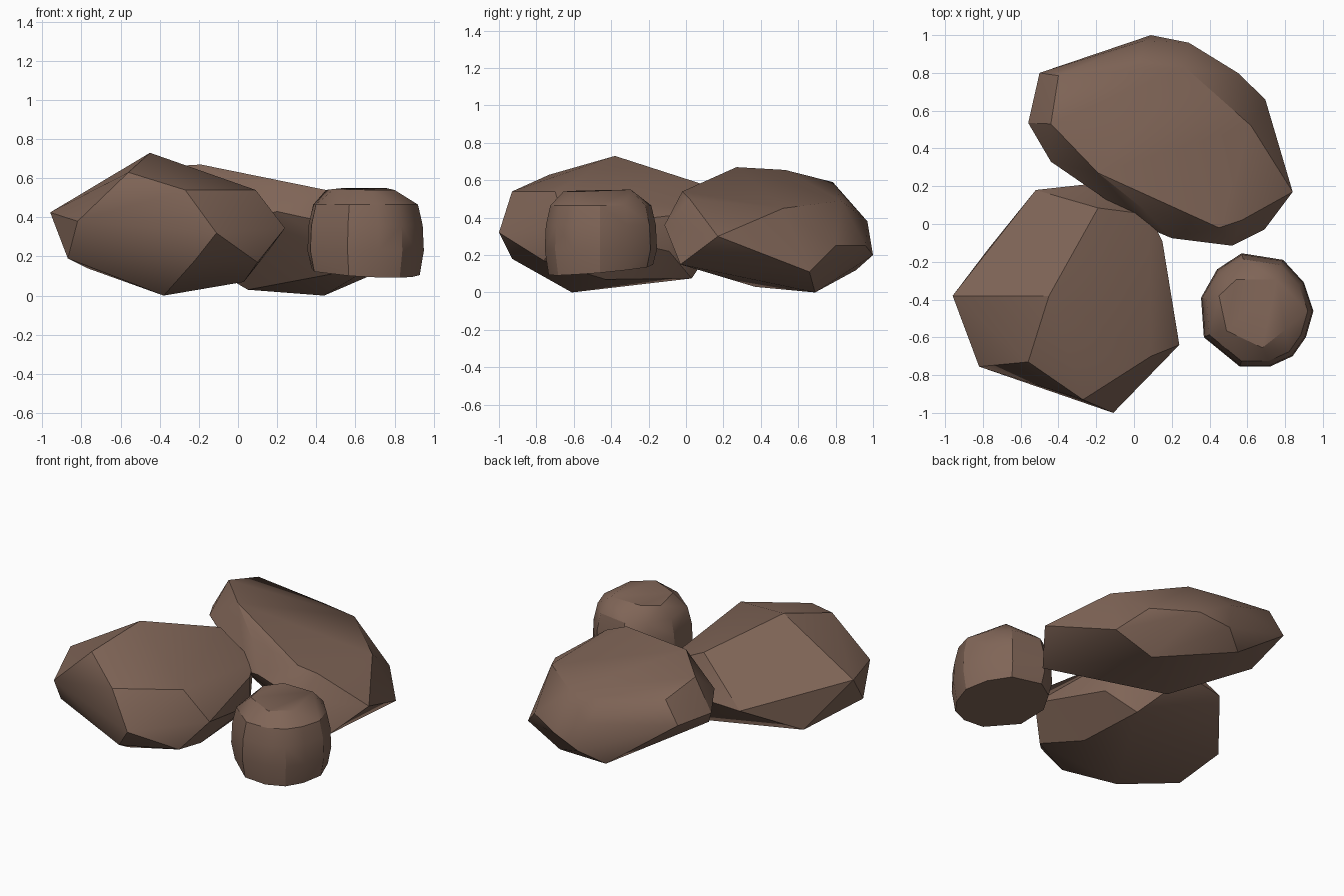
import bpy, bmesh, math

stone = bpy.data.materials.new("brown stone")
stone.diffuse_color = (0.215, 0.130, 0.095, 1)


def rock(name, points):
    """Chiselled boulder: convex hull of its corner points, soft on shallow edges."""
    bm = bmesh.new()
    for p in points:
        bm.verts.new(p)
    bmesh.ops.convex_hull(bm, input=bm.verts)
    spare = [v for v in bm.verts if not v.link_faces]
    bmesh.ops.delete(bm, geom=spare, context='VERTS')
    # merge nearly flat triangles into facets
    bmesh.ops.dissolve_limit(bm, angle_limit=math.radians(2),
                             verts=bm.verts, edges=bm.edges)
    bmesh.ops.recalc_face_normals(bm, faces=bm.faces)
    me = bpy.data.meshes.new(name)
    bm.to_mesh(me)
    bm.free()
    me.materials.append(stone)
    ob = bpy.data.objects.new(name, me)
    bpy.context.collection.objects.link(ob)
    bpy.ops.object.select_all(action='DESELECT')
    ob.select_set(True)
    bpy.context.view_layer.objects.active = ob
    bpy.ops.object.shade_smooth_by_angle(angle=math.radians(30))
    return ob


# Large angular boulder, front left
rock("left_boulder", [
    (-.45, -.38, .73), (-.19, .085, .58), (-.56, -.73, .63),          # top
    (-.27, -.93, .54), (.09, -.70, .54),
    (-.96, -.38, .425), (-.82, -.755, .38), (-.11, -1.0, .32),        # waist
    (.24, -.64, .345), (.15, -.09, .41), (.15, -.09, .22),
    (.08, .05, .44), (-.25, .21, .34), (-.52, .18, .315),
    (-.87, -.61, .19), (-.77, -.13, .14), (-.22, -.93, .18),          # underside
    (.10, -.76, .17), (.03, -.43, .07), (0, .03, .075), (-.38, -.61, 0),
])

# Wide sloping boulder, back
rock("back_boulder", [
    (-.19, .27, .67), (-.44, .53, .655), (-.40, .785, .59),           # top
    (.45, -.02, .54), (.57, .02, .50), (.06, .07, .56), (.62, .52, .45),
    (.27, .83, .49), (.03, .86, .50),
    (-.50, .80, .45), (-.56, .535, .45), (-.44, .33, .50),            # left end
    (-.23, .19, .47), (.07, -.02, .40), (.20, -.075, .43),            # front side
    (.52, -.115, .36), (.69, -.03, .15), (.84, .17, .30),
    (.05, .97, .38),                                                  # back side
    (.55, .80, .25), (.29, .96, .25), (.09, 1.0, .20),
    (.695, .66, .11), (-.05, .91, .12), (.44, .69, 0), (.05, .37, .03),  # underside
    (-.51, .49, .36),
])

# Small rounded stone, front right: one plan outline scaled per level
plan = [(.57, -.155), (.79, -.19), (.90, -.31), (.95, -.46), (.91, -.60),
        (.84, -.70), (.72, -.755), (.56, -.755), (.37, -.60), (.355, -.39),
        (.44, -.24)]
cx, cy = .65, -.46
points = [(.45, -.38, .54), (.54, -.295, .55), (.755, -.295, .55),    # flat top
          (.80, -.56, .54), (.68, -.655, .54), (.49, -.565, .545)]
for scale, height in ((.90, .465), (.98, .36), (1.0, .23), (.93, .12)):
    for x, y in plan:
        # the underside dips towards the front right
        dip = .08 * (y - cy) - .05 * (x - cx) if height < .2 else 0
        points.append((cx + (x - cx) * scale, cy + (y - cy) * scale, height + dip))
rock("small_stone", points)
